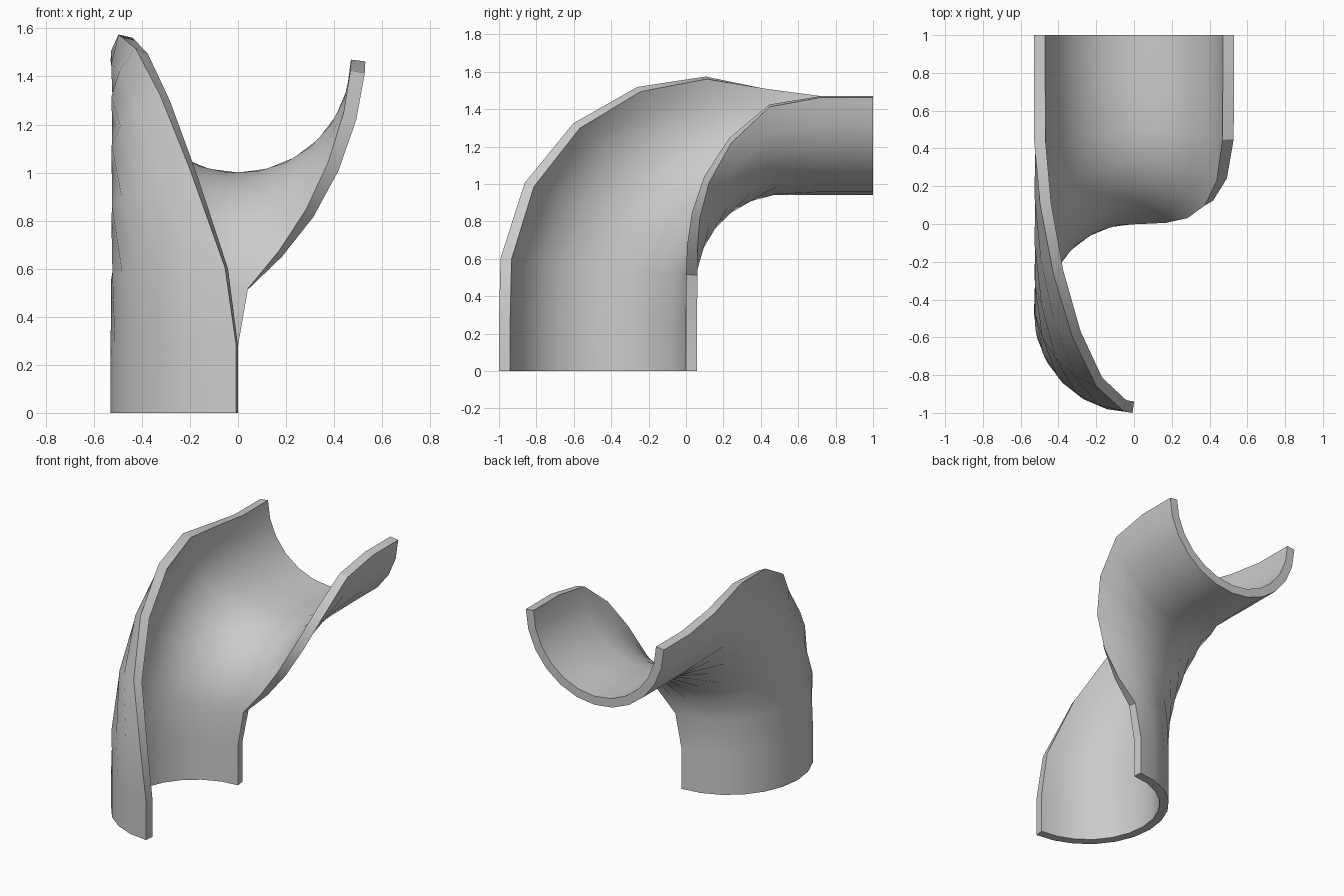
import bpy, bmesh
from math import sin, cos, pi, radians
from mathutils import Vector

if "Cube" in bpy.data.objects:
    bpy.data.objects.remove(bpy.data.objects["Cube"])

R_OUT, R_IN = 0.53, 0.47      # half-pipe radii
STRAIGHT, BEND = 0.47, 1.0    # straight run at each end, bend radius
RINGS, SIDES = 9, 12
TOTAL = 2 * STRAIGHT + BEND * pi / 2


def section(s):
    """Half-ring cross-section at distance s, twisting as much as it bends."""
    a = min(max((s - STRAIGHT) / BEND, 0), pi / 2)
    before = min(s, STRAIGHT)
    after = max(s - STRAIGHT - BEND * pi / 2, 0)
    centre = Vector((0, 0.53 - BEND * cos(a) + after, before + BEND * sin(a)))
    x = Vector((1, 0, 0))
    n = Vector((0, -cos(a), sin(a)))
    rim = n * cos(a) - x * sin(a)
    mid = -x * cos(a) - n * sin(a)

    def arc(r, inset):
        pts = []
        for i in range(SIDES + 1):
            t = inset + (pi - 2 * inset) * i / SIDES
            pts.append(centre + (rim * cos(t) + mid * sin(t)) * r)
        return pts
    return arc(R_OUT, radians(0.8)) + arc(R_IN, 0)[::-1]


# Twisted half-pipe chute: loft the sections, cap both ends
bm = bmesh.new()
loops = [[bm.verts.new(p) for p in section(TOTAL * k / RINGS)] for k in range(RINGS + 1)]
count = len(loops[0])
for a, b in zip(loops, loops[1:]):
    for i in range(count):
        j = (i + 1) % count
        bm.faces.new((a[i], a[j], b[j], b[i]))
for loop in (loops[0], loops[-1]):
    for i in range(SIDES):
        bm.faces.new((loop[i], loop[i + 1], loop[count - 2 - i], loop[count - 1 - i]))
bmesh.ops.recalc_face_normals(bm, faces=bm.faces)

mesh = bpy.data.meshes.new("twisted_half_pipe")
bm.to_mesh(mesh)
bm.free()
obj = bpy.data.objects.new("twisted_half_pipe", mesh)
bpy.context.collection.objects.link(obj)
bpy.context.view_layer.objects.active = obj
obj.select_set(True)
bpy.ops.object.shade_smooth_by_angle(angle=radians(30))
